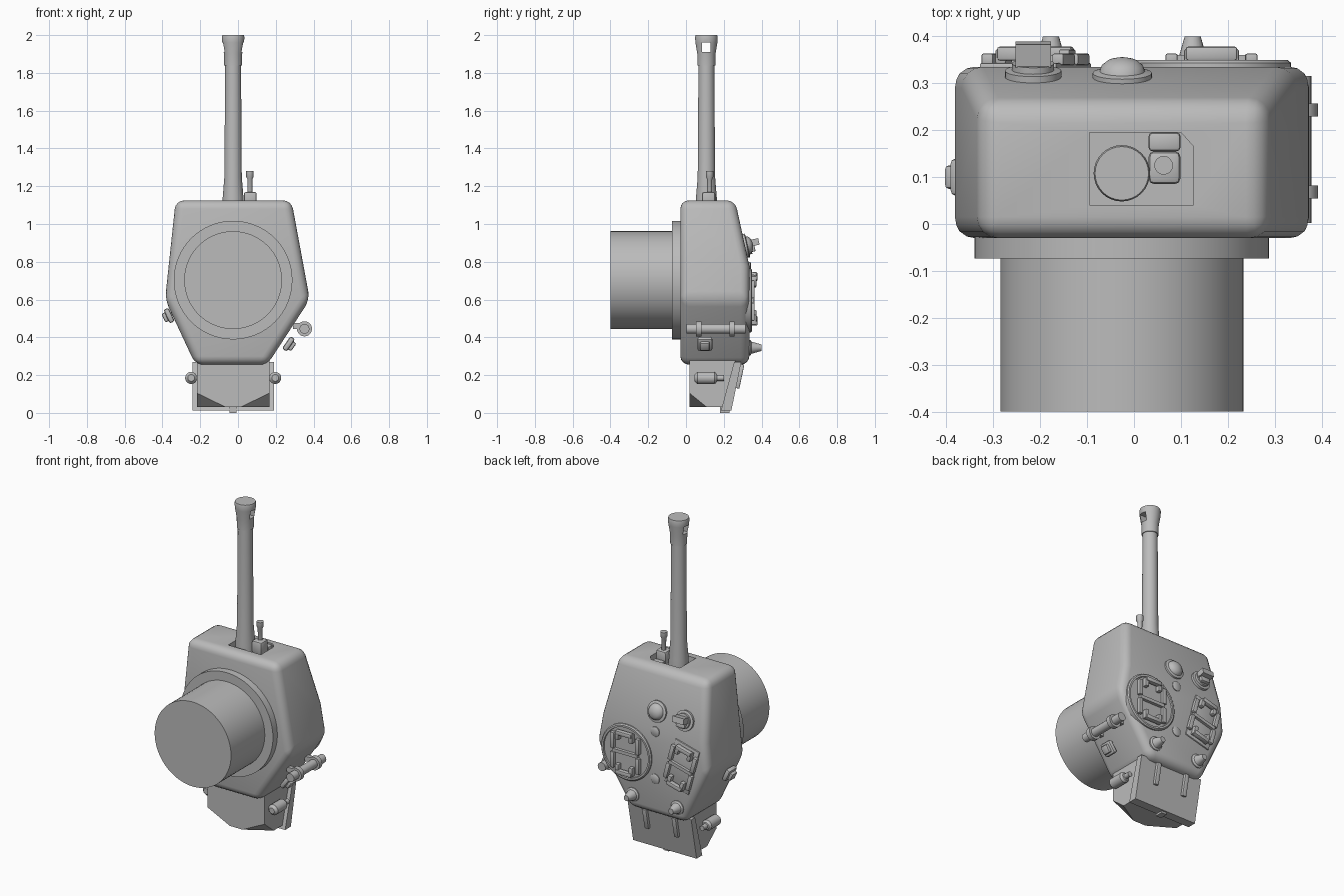
import bpy, bmesh, math
from mathutils import Matrix, Vector

cube = bpy.data.objects.get("Cube")
if cube:
    bpy.data.objects.remove(cube, do_unlink=True)

GREY = (0.5, 0.5, 0.5, 1)
paint = bpy.data.materials.new("plain_grey")
paint.use_nodes = True
paint.diffuse_color = GREY
paint.node_tree.nodes["Principled BSDF"].inputs["Base Color"].default_value = GREY

AXIS = -0.026  # centre line of the gun and ring
WORLD = Matrix.Identity(4)


def frame(origin, normal, up=(0, 0, 1), spin=0):
    """Local frame whose Z follows a surface normal."""
    z = Vector(normal).normalized()
    y = Vector(up)
    y = (y - z * y.dot(z)).normalized()
    rot = Matrix((y.cross(z), y, z)).transposed().to_4x4()
    return Matrix.Translation(origin) @ rot @ Matrix.Rotation(math.radians(spin), 4, 'Z')


def finish(name, bm, m=WORLD, bevel=0, segments=2):
    bmesh.ops.recalc_face_normals(bm, faces=bm.faces)
    mesh = bpy.data.meshes.new(name)
    bm.to_mesh(mesh)
    bm.free()
    mesh.transform(m)
    mesh.materials.append(paint)
    ob = bpy.data.objects.new(name, mesh)
    bpy.context.collection.objects.link(ob)
    select(ob)
    if bevel:
        mod = ob.modifiers.new("bevel", 'BEVEL')
        mod.width, mod.segments = bevel, segments
        mod.limit_method, mod.angle_limit = 'ANGLE', math.radians(18)
        bpy.ops.object.modifier_apply(modifier=mod.name)
    bpy.ops.object.shade_smooth_by_angle(angle=math.radians(35))
    return ob


def select(ob):
    bpy.ops.object.select_all(action='DESELECT')
    bpy.context.view_layer.objects.active = ob
    ob.select_set(True)


def box(name, m, c, s, bevel=0):
    bm = bmesh.new()
    bmesh.ops.create_cube(bm, size=1)
    bmesh.ops.scale(bm, vec=s, verts=bm.verts)
    bmesh.ops.translate(bm, vec=c, verts=bm.verts)
    return finish(name, bm, m, bevel)


def lathe(name, m, profile, c=(0, 0, 0), sides=32):
    bm = bmesh.new()
    rings = [[bm.verts.new((c[0] + r * math.cos(i * math.tau / sides),
                            c[1] + r * math.sin(i * math.tau / sides), c[2] + h))
              for i in range(sides)] for r, h in profile]
    for a, b in zip(rings, rings[1:]):
        for i in range(sides):
            j = (i + 1) % sides
            bm.faces.new((a[i], a[j], b[j], b[i]))
    bm.faces.new(rings[0])
    bm.faces.new(rings[-1])
    return finish(name, bm, m)


def prism(pts, place, lo, hi):
    bm = bmesh.new()
    face = bm.faces.new([bm.verts.new(place(a, b, lo)) for a, b in pts])
    ext = bmesh.ops.extrude_face_region(bm, geom=[face])["geom"]
    move = Vector(place(0, 0, hi)) - Vector(place(0, 0, lo))
    bmesh.ops.translate(bm, vec=move, verts=[v for v in ext if isinstance(v, bmesh.types.BMVert)])
    return bm


def slice_off(bm, point, normal):
    geom = list(bm.verts) + list(bm.edges) + list(bm.faces)
    cut = bmesh.ops.bisect_plane(bm, geom=geom, plane_co=point, plane_no=normal, clear_outer=True)
    edges = [e for e in cut["geom_cut"] if isinstance(e, bmesh.types.BMEdge)]
    bmesh.ops.holes_fill(bm, edges=edges)


def carve(ob, cutter):
    mod = ob.modifiers.new("cut", 'BOOLEAN')
    mod.operation, mod.object, mod.solver = 'DIFFERENCE', cutter, 'EXACT'
    select(ob)
    bpy.ops.object.modifier_apply(modifier=mod.name)
    bpy.data.objects.remove(cutter, do_unlink=True)
    bpy.ops.object.shade_smooth_by_angle(angle=math.radians(35))


def along_x(a, b, t):
    return (t, a, b)


def along_y(a, b, t):
    return (a, t, b)


# Turret shell with a sloped forward roof
outline = [(-0.33, 1.125), (0.283, 1.125), (0.38, 0.6), (0.155, 0.255), (-0.225, 0.255), (-0.386, 0.6)]
bm = prism(outline, along_y, -0.03, 0.335)
slice_off(bm, (0, 0.335, 0.78), (0, 0.345, 0.075))
shell = finish("turret_shell", bm, bevel=0.045, segments=4)
port = [(-0.095, 0.04), (0.127, 0.04), (0.127, 0.165), (0.1, 0.195), (-0.095, 0.195)]
carve(shell, finish("gun_opening", prism(port, lambda a, b, t: (a, b, t), 1.09, 1.2)))

# Turret ring and basket
under = frame((AXIS, 0, 0.703), (0, -1, 0))
lathe("turret_ring", under, [(0.314, 0.02), (0.314, 0.073)], sides=64)
lathe("turret_basket", under, [(0.259, 0.06), (0.259, 0.4)], sides=64)

# Main gun with flared, slotted muzzle
gun = lathe("gun_barrel", Matrix.Translation((AXIS, 0.108, 0)),
            [(0.056, 1.07), (0.055, 1.14), (0.046, 1.25), (0.042, 1.84), (0.047, 1.84),
             (0.048, 1.9), (0.058, 1.96), (0.06, 1.99), (0.057, 2.0)])
carve(gun, box("muzzle_slot", WORLD, (AXIS, 0.108, 1.935), (0.2, 0.045, 0.05)))

# Coaxial gun
box("coaxial_mount", WORLD, (0.065, 0.12, 1.13), (0.068, 0.07, 0.08), 0.012)
box("coaxial_mount_rear", WORLD, (0.065, 0.175, 1.1), (0.068, 0.04, 0.04), 0.008)
lathe("coaxial_barrel", Matrix.Translation((0.063, 0.125, 0)),
      [(0.013, 1.1), (0.014, 1.24), (0.02, 1.25), (0.02, 1.28)], sides=16)


# Hatch doors: rails, split bar, hinges and handles on a local surface
def hatch_fittings(name, m, w, h):
    box(name + "_split_bar", m, (0, 0, 0.015), (2 * w, 0.02, 0.02))
    for sy in (-1, 1):
        for sx in (-1, 1):
            box(name + "_rail", m, (sx * w, sy * h * 0.5, 0.016), (0.026, h * 0.8, 0.024), 0.004)
            box(name + "_hinge_arm", m, (sx * w * 0.55, sy * h * 0.85, 0.022), (0.024, h * 0.45, 0.03), 0.004)
        box(name + "_hinge", m, (0, sy * h, 0.028), (w * 1.3, 0.026, 0.03), 0.006)


round_hatch = frame((0.165, 0.335, 0.595), (0, 1, 0))
lathe("round_hatch_ring", round_hatch, [(0.17, -0.02), (0.17, 0.008), (0.163, 0.014), (0.152, 0.014), (0.15, 0.006)], sides=48)
hatch_fittings("round_hatch", round_hatch, 0.085, 0.12)
square_hatch = frame((-0.21, 0.335, 0.605), (0, 1, 0), spin=-15)
box("square_hatch_plate", square_hatch, (0, 0, 0), (0.17, 0.29, 0.016), 0.004)
hatch_fittings("square_hatch", square_hatch, 0.078, 0.12)

# Roof ventilator and periscope on the slope
slope = (0, 0.345, 0.075)
lathe("ventilator_dome", frame((-0.025, 0.312, 0.885), slope),
      [(0.063, -0.01), (0.063, 0.01), (0.048, 0.014), (0.044, 0.026), (0.03, 0.037), (0.012, 0.042), (0.002, 0.043)])
scope = frame((-0.215, 0.313, 0.88), slope)
lathe("periscope_base", scope, [(0.06, -0.01), (0.06, 0.014), (0.045, 0.016), (0.045, 0.03)])
box("periscope_head", scope, (0, 0.012, 0.052), (0.076, 0.035, 0.05))
box("periscope_hood", scope, (0, -0.015, 0.038), (0.06, 0.04, 0.022), 0.005)

# Small roof caps and rear cones
for z in (0.77, 0.48):
    lathe("roof_cap", frame((AXIS, 0.333, z), (0, 1, 0)), [(0.03, -0.01), (0.03, 0.006), (0.024, 0.01)], sides=20)
for x in (0.125, -0.177):
    lathe("antenna_base", frame((x, 0.325, 0.345), (0, 1, 0)),
          [(0.044, -0.02), (0.042, 0.015), (0.032, 0.022), (0.017, 0.075)], sides=20)

# Side ports
for pos, normal in (((0.258, 0.1, 0.372), (0.82, 0, -0.57)), ((-0.354, 0.1, 0.52), (-0.91, 0, -0.42))):
    side = frame(pos, normal)
    box("pistol_port_plate", side, (0, 0, 0.012), (0.08, 0.08, 0.03), 0.012)
    box("pistol_port_cover", side, (0, 0, 0.03), (0.05, 0.05, 0.03), 0.008)

# Strapped tube on the left flank
tube = frame((0.352, 0, 0.445), (0, 1, 0))
lathe("side_tube", tube, [(0.026, 0.002), (0.026, 0.315)], sides=20)
for y in (0.068, 0.243):
    lathe("tube_strap", tube, [(0.04, y - 0.014), (0.04, y + 0.014)], sides=20)
    box("tube_bracket", WORLD, (0.32, y, 0.46), (0.06, 0.026, 0.03))

# Rear stowage bin with clipped lower corners
bm = prism([(0.018, 0.29), (0.018, 0.032), (0.2, 0.032), (0.265, 0.29)], along_x, -0.218, 0.167)
for x, s in ((-0.218, -1), (0.167, 1)):
    slice_off(bm, (x, 0.018, 0.105), (s / 0.15, -1 / 0.09, -1 / 0.073))
finish("stowage_bin", bm)
plate = [(0.185, 0.012), (0.24, 0.012), (0.293, 0.27), (0.255, 0.27)]
finish("bin_lid", prism(plate, along_x, -0.24, 0.19))
box("bin_latch", WORLD, (AXIS, 0.205, 0.018), (0.036, 0.05, 0.036))
lid = frame((0, 0.28, 0.195), (0, 1, -0.21))
for x in (0.07, -0.13):
    box("lid_strap", lid, (-x, 0, 0.006), (0.028, 0.13, 0.02), 0.004)

# Canisters on both sides of the bin
for x in (-0.248, 0.197):
    lathe("bin_canister", frame((x, 0, 0.185), (0, 1, 0)),
          [(0.018, 0.045), (0.032, 0.06), (0.032, 0.15), (0.022, 0.163), (0.015, 0.165), (0.015, 0.2)], sides=20)
